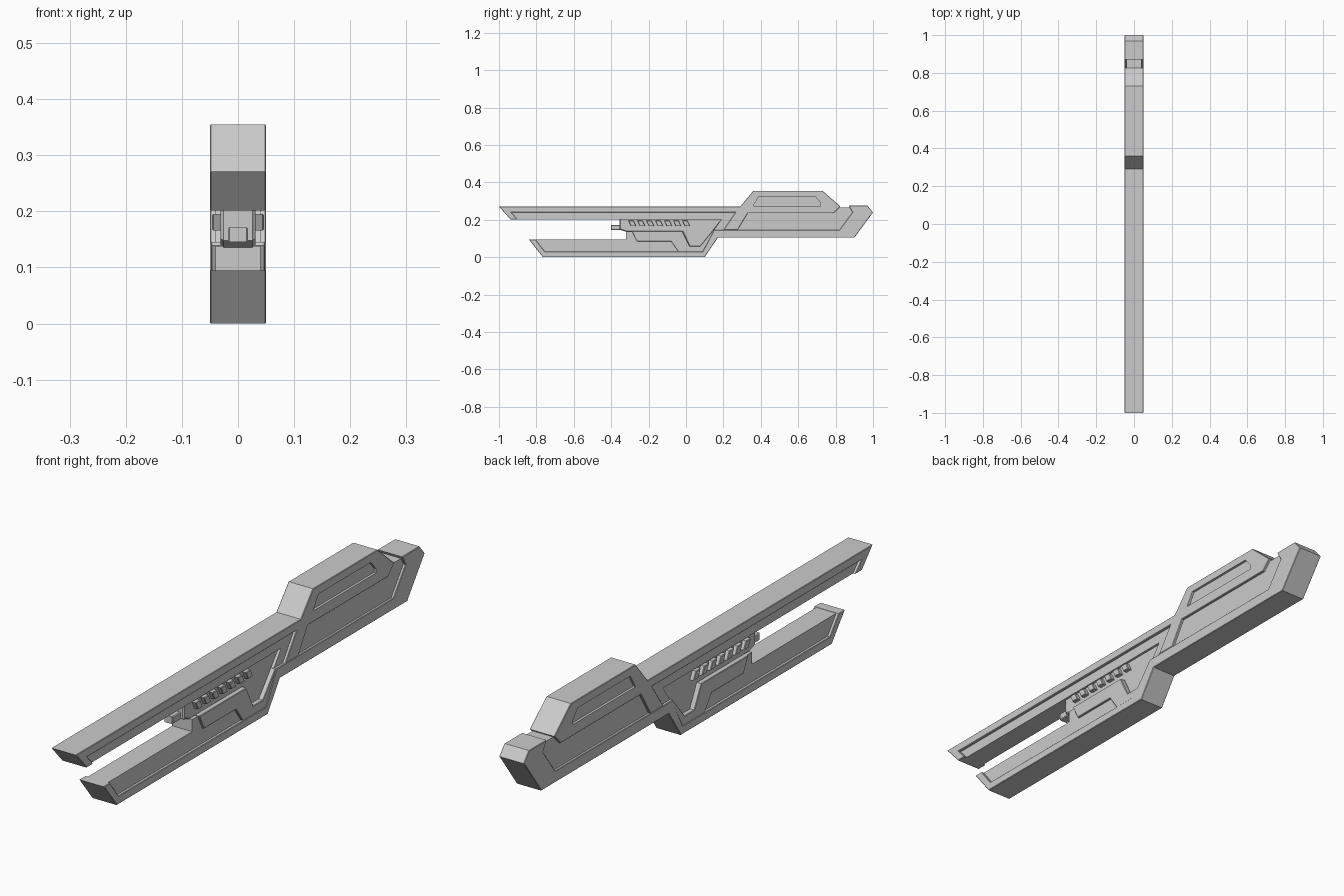
import bpy, bmesh

if "Cube" in bpy.data.objects:
    bpy.data.objects.remove(bpy.data.objects["Cube"])


def prism(name, pts, half, chamfer=0.002):
    """Extrude a (y, z) side profile across x, chamfering both side outlines."""
    bm = bmesh.new()
    face = bm.faces.new([bm.verts.new((-half, y, z)) for y, z in pts])
    ext = bmesh.ops.extrude_face_region(bm, geom=[face], use_keep_orig=True)
    moved = [v for v in ext["geom"] if isinstance(v, bmesh.types.BMVert)]
    bmesh.ops.translate(bm, verts=moved, vec=(2 * half, 0, 0))
    bmesh.ops.recalc_face_normals(bm, faces=bm.faces[:])
    if chamfer:
        rims = [e for e in bm.edges
                if abs(e.verts[0].co.x - e.verts[1].co.x) < 1e-6]
        bmesh.ops.bevel(bm, geom=rims, offset=chamfer, segments=1,
                        affect='EDGES', profile=0.5)
    bmesh.ops.recalc_face_normals(bm, faces=bm.faces[:])
    mesh = bpy.data.meshes.new(name)
    bm.to_mesh(mesh)
    bm.free()
    obj = bpy.data.objects.new(name, mesh)
    bpy.context.collection.objects.link(obj)
    return obj


def cut(obj, cutter):
    """Subtract the cutter, bake the result and delete the cutter."""
    mod = obj.modifiers.new("cut", 'BOOLEAN')
    mod.operation, mod.object, mod.solver = 'DIFFERENCE', cutter, 'EXACT'
    dg = bpy.context.evaluated_depsgraph_get()
    baked = bpy.data.meshes.new_from_object(obj.evaluated_get(dg))
    obj.modifiers.clear()
    obj.data = baked
    bpy.data.objects.remove(cutter)


# Upper frame: long top rail with front cap, stock hump and diagonal strut
upper = prism("upper_frame", [
    (-1, .271), (-.938, .202), (-.9, .202), (-.935, .24), (.265, .24),
    (.2, .145), (.275, .145), (.33, .235), (.79, .235), (.825, .272),
    (.73, .355), (.36, .355), (.29, .271)], .05)

# Slot recessed into both sides of the stock hump
slot = prism("slot_cutter", [
    (.36, .275), (.72, .275), (.72, .29), (.69, .325), (.39, .325)], .1, 0)
slot.hide_render = True
cut(upper, slot)

# Lower frame: bottom rail with front cap, step up and butt end
prism("lower_frame", [
    (-.84, .095), (-.765, 0), (.1, 0), (.17, .104), (.9, .104), (1, .24),
    (.97, .276), (.87, .276), (.89, .24), (.82, .145), (.15, .145),
    (.09, .03), (-.755, .03), (-.805, .095)], .05)

# Recessed panels filling the frames
prism("upper_rail_panel", [
    (-.93, .202), (.24, .202), (.27, .25), (-.95, .25)], .04, 0)
prism("stock_panel", [
    (.2, .135), (.83, .135), (.9, .24), (.88, .266), (.82, .266),
    (.74, .34), (.37, .34), (.29, .26)], .041, 0)
prism("lower_rail_panel", [
    (-.82, .094), (-.76, .02), (.02, .02), (.02, .06), (-.02, .138),
    (-.32, .138), (-.32, .094)], .04, 0)
prism("strut_web", [
    (.145, .14), (.21, .14), (.25, .21), (.195, .21)], .04, 0)

# Raised grip plate
prism("grip_plate", [
    (-.29, .14), (-.263, .085), (-.08, .085), (-.04, .028), (.09, .028),
    (.153, .145), (.145, .145), (.075, .06), (.02, .06), (-.02, .14)], .048)

# Inner core and muzzle
prism("core", [
    (-.355, .208), (-.355, .148), (-.32, .136), (-.02, .136), (.02, .055),
    (.08, .055), (.2, .208)], .031, .005)
prism("muzzle", [
    (-.4, .172), (-.4, .145), (-.34, .145), (-.34, .172)], .018, .003)

# Row of slanted vent teeth
for i in range(7):
    y = -.308 + i * .048
    prism(f"vent_tooth_{i + 1}", [
        (y, .195), (y + .014, .166), (y + .042, .166), (y + .028, .195)],
        .046, .002)
